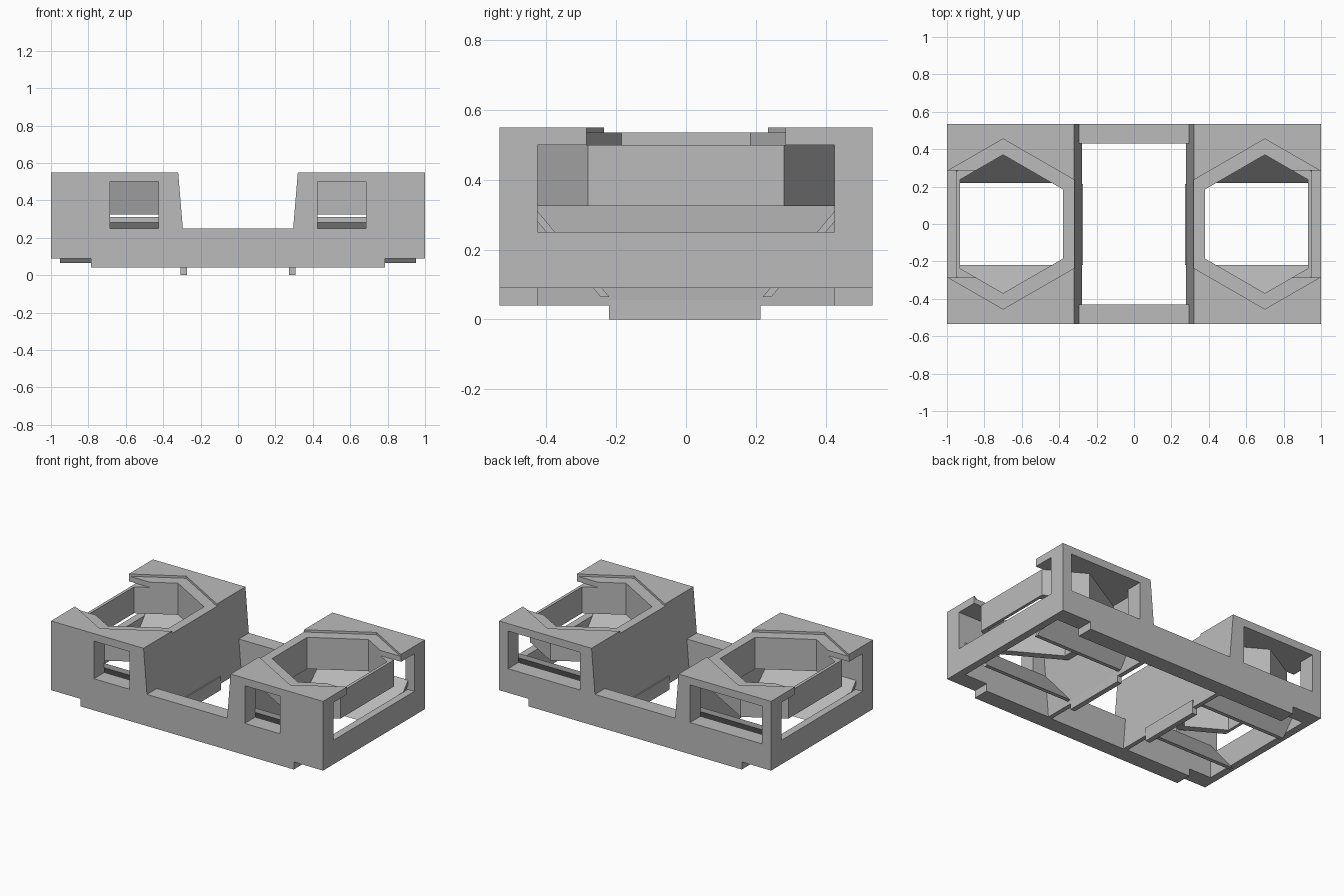
import bpy
import bmesh
from mathutils import Vector

cube = bpy.data.objects.get("Cube")
if cube:
    bpy.data.objects.remove(cube, do_unlink=True)

GREY = (0.5, 0.5, 0.5, 1.0)
material = bpy.data.materials.new("plain grey")
material.use_nodes = True
material.diffuse_color = GREY
material.node_tree.nodes["Principled BSDF"].inputs["Base Color"].default_value = GREY

TAN30 = 0.57735
CUP_X = 0.7          # hexagon centre
WALL_Y = 0.425       # inner face of the long walls
HALF_DEPTH = 0.535
PLATE_Z = 0.5        # underside of the top plates


def prism(name, points, axis, low, high):
    """Extrude a 2D outline along an axis; the outline uses the other two axes in order."""
    bm = bmesh.new()

    def place(point, depth):
        coords = list(point)
        coords.insert("xyz".index(axis), depth)
        return Vector(coords)

    face = bm.faces.new([bm.verts.new(place(p, low)) for p in points])
    made = bmesh.ops.extrude_face_region(bm, geom=[face])
    moved = [g for g in made["geom"] if isinstance(g, bmesh.types.BMVert)]
    bmesh.ops.translate(bm, verts=moved, vec=place((0, 0), high - low))
    bmesh.ops.recalc_face_normals(bm, faces=bm.faces)
    mesh = bpy.data.meshes.new(name)
    bm.to_mesh(mesh)
    bm.free()
    mesh.materials.append(material)
    obj = bpy.data.objects.new(name, mesh)
    bpy.context.collection.objects.link(obj)
    return obj


def box(name, x, y, z):
    outline = [(x[0], y[0]), (x[1], y[0]), (x[1], y[1]), (x[0], y[1])]
    return prism(name, outline, "z", *z)


def cut(target, cutters):
    """Subtract each cutter, keep the result and drop the cutters."""
    for cutter in cutters:
        cutter.hide_render = True
        mod = target.modifiers.new("cut", "BOOLEAN")
        mod.operation = "DIFFERENCE"
        mod.solver = "EXACT"
        mod.object = cutter
    graph = bpy.context.evaluated_depsgraph_get()
    mesh = bpy.data.meshes.new_from_object(target.evaluated_get(graph))
    target.modifiers.clear()
    target.data = mesh
    for cutter in cutters:
        bpy.data.objects.remove(cutter, do_unlink=True)


def hexagon(side, radius, limit=None):
    """Hexagon pointing along y, optionally trimmed flat on its outer side."""
    apothem = radius * 1.5 * TAN30
    reach = apothem if limit is None else limit
    outer_y = radius - reach * TAN30
    points = [(0, radius), (reach, outer_y), (reach, -outer_y),
              (0, -radius), (-apothem, -radius / 2), (-apothem, radius / 2)]
    return [(side * (CUP_X + x), y) for x, y in points]


# Main body: front outline extruded through the full depth
half = [(0.295, 0.25), (0.32, 0.55), (1, 0.55), (1, 0.09), (0.785, 0.09), (0.785, 0.04)]
outline = half + [(-x, z) for x, z in reversed(half)]
body = prism("frame_body", outline, "y", -HALF_DEPTH, HALF_DEPTH)

# Middle opening between the sloped dividers
middle = [(-0.266, -0.1), (-0.295, 0.25), (0, 0.4), (0.295, 0.25), (0.266, -0.1)]
cutters = [prism("middle_cutter", middle, "y", -0.43, 0.43)]

for s in (1, -1):
    def span(a, b):
        return sorted((s * a, s * b))

    # Hollow bay under each top plate
    bay = [(0.295, -0.1), (0.345, PLATE_Z), (0.95, PLATE_Z), (0.95, -0.1)]
    cutters.append(prism("bay_cutter", [(s * x, z) for x, z in bay], "y", -WALL_Y, WALL_Y))
    # Windows: end, front and back
    window_z = (0.25, PLATE_Z)
    cutters.append(box("end_cutter", span(0.9, 1.1), (-WALL_Y, WALL_Y), window_z))
    cutters.append(box("front_cutter", span(0.425, 0.685), (-0.6, -0.4), window_z))
    cutters.append(box("back_cutter", span(0.404, 0.934), (0.4, 0.6), window_z))
    # Shallow recess, hexagonal hole and open end of the plate
    cutters.append(prism("recess_cutter", hexagon(s, 0.455), "z", 0.535, 0.6))
    cutters.append(prism("hole_cutter", hexagon(s, 0.37), "z", 0.4, 0.65))
    cutters.append(box("notch_cutter", span(0.8, 1.1), (-0.285, 0.285), (0.49, 0.7)))

cut(body, cutters)

for s, label in ((1, "left"), (-1, "right")):
    # Hexagonal cup wall hanging below the plate
    cup = prism(label + "_cup", hexagon(s, 0.425, 0.25), "z", 0.325, PLATE_Z)
    cut(cup, [prism("cup_cutter", hexagon(s, 0.37, 0.23), "z", 0.2, 0.6)])

    # Sloped guide plates below the cup
    ramp = [(0.427, 0.312), (0.22, 0.065), (0.245, 0.065), (0.427, 0.282)]
    ends = sorted((s * 0.305, s * 0.952))
    for t, where in ((-1, "front"), (1, "back")):
        prism(f"{label}_{where}_ramp", [(t * y, z) for y, z in ramp], "x", *ends)

    # Locating tab under the divider
    box(label + "_tab", sorted((s * 0.274, s * 0.308)), (-0.22, 0.213), (0, 0.09))
